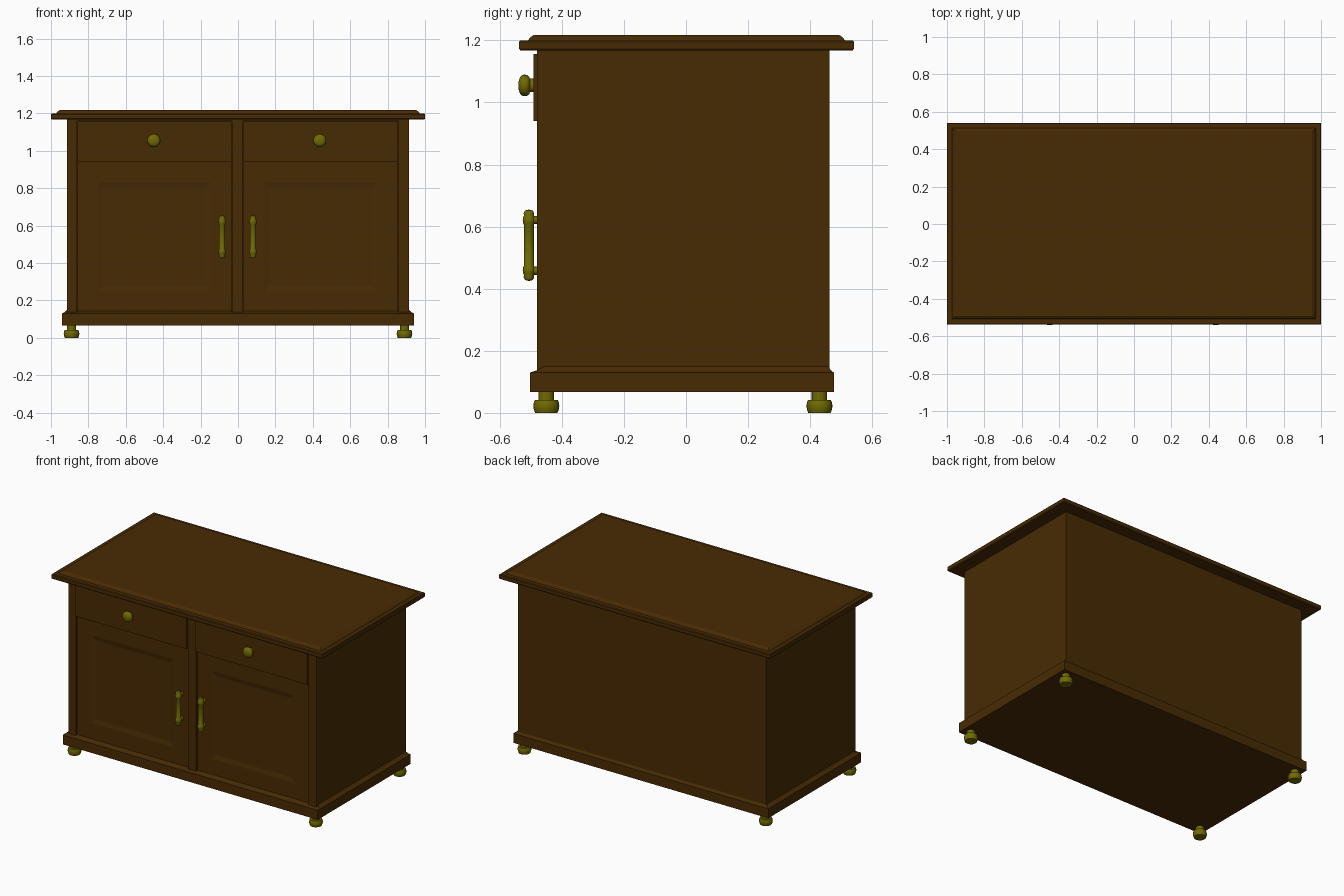
import bpy, bmesh
from math import radians
from mathutils import Matrix, Vector

cube = bpy.data.objects.get("Cube")
if cube:
    bpy.data.objects.remove(cube, do_unlink=True)


def material(name, rgb):
    m = bpy.data.materials.new(name)
    m.use_nodes = True
    m.diffuse_color = (*rgb, 1)
    bsdf = m.node_tree.nodes["Principled BSDF"]
    bsdf.inputs["Base Color"].default_value = (*rgb, 1)
    bsdf.inputs["Roughness"].default_value = 0.6
    return m


WOOD = material("dark_wood", (0.064, 0.024, 0.001))
BRASS = material("aged_brass", (0.165, 0.145, 0.001))


def finish(name, bm, mat, smooth=False):
    bmesh.ops.recalc_face_normals(bm, faces=bm.faces)
    mesh = bpy.data.meshes.new(name)
    bm.to_mesh(mesh)
    bm.free()
    mesh.materials.append(mat)
    ob = bpy.data.objects.new(name, mesh)
    bpy.context.collection.objects.link(ob)
    if smooth:
        bpy.ops.object.select_all(action='DESELECT')
        ob.select_set(True)
        bpy.context.view_layer.objects.active = ob
        bpy.ops.object.shade_smooth_by_angle(angle=radians(40))
    return ob


def box_mesh(x, y, z):
    """Box from three (low, high) ranges."""
    bm = bmesh.new()
    bmesh.ops.create_cube(bm, size=1)
    for v in bm.verts:
        v.co = Vector([r[0] if c < 0 else r[1] for c, r in zip(v.co, (x, y, z))])
    return bm


def box(name, x, y, z):
    return finish(name, box_mesh(x, y, z), WOOD)


def stacked(name, rings):
    """Loft rectangles given as (x half width, front y, back y, z)."""
    bm = bmesh.new()
    loops = [[bm.verts.new(p) for p in ((-w, f, z), (w, f, z), (w, b, z), (-w, b, z))]
             for w, f, b, z in rings]
    for lo, hi in zip(loops, loops[1:]):
        for i in range(4):
            j = (i + 1) % 4
            bm.faces.new((lo[i], lo[j], hi[j], hi[i]))
    bm.faces.new(loops[0])
    bm.faces.new(loops[-1])
    return finish(name, bm, WOOD)


def lathe(name, profile, location, forward=False):
    """Spin (radius, height) points; forward lays the axis toward the front."""
    bm = bmesh.new()
    verts = [bm.verts.new((r, 0, h)) for r, h in profile]
    edges = [bm.edges.new(pair) for pair in zip(verts, verts[1:])]
    bmesh.ops.spin(bm, geom=verts + edges, axis=(0, 0, 1), cent=(0, 0, 0),
                   angle=radians(360), steps=20)
    bmesh.ops.remove_doubles(bm, verts=bm.verts, dist=0.0002)
    turn = Matrix.Rotation(radians(90), 4, 'X') if forward else Matrix()
    bm.transform(Matrix.Translation(location) @ turn)
    return finish(name, bm, BRASS, True)


FRONT, BACK, SIDE = -0.48, 0.462, 0.915

# Carcass with front frame
box("carcass", (-SIDE, SIDE), (-0.45, BACK), (0.14, 1.172))
box("right_stile", (-SIDE, -0.86), (FRONT, -0.45), (0.125, 1.172))
box("left_stile", (0.857, SIDE), (FRONT, -0.45), (0.125, 1.172))
box("centre_stile", (-0.033, 0.028), (FRONT, -0.45), (0.125, 1.172))
box("top_rail", (-0.86, 0.857), (FRONT, -0.45), (1.158, 1.172))

# Solid moulded plinth
stacked("plinth", [(0.94, -0.503, 0.476, 0.067), (0.94, -0.503, 0.476, 0.13),
                   (0.927, -0.48, 0.467, 0.137), (0.914, -0.455, 0.458, 0.15)])

# Worktop with a stepped, softened edge
stacked("worktop", [(0.996, -0.534, 0.537, 1.168), (1.0, -0.538, 0.541, 1.173),
                    (1.0, -0.538, 0.541, 1.195), (0.996, -0.534, 0.537, 1.2),
                    (0.972, -0.509, 0.512, 1.2), (0.965, -0.503, 0.506, 1.209),
                    (0.953, -0.491, 0.494, 1.217)])

# Doors, drawers and their fittings
for side, x0, x1, knob_x, pull_x in (("right", -0.858, -0.035, -0.45, -0.085),
                                     ("left", 0.03, 0.855, 0.437, 0.08)):
    # Door with a sunken panel
    bm = box_mesh((x0, x1), (-0.47, -0.44), (0.14, 0.94))
    bm.normal_update()
    face = [f for f in bm.faces if f.normal.y < -0.9]
    bmesh.ops.inset_individual(bm, faces=face, thickness=0.107, use_even_offset=True)
    bmesh.ops.inset_individual(bm, faces=face, thickness=0.03, depth=-0.006,
                               use_even_offset=True)
    finish(side + "_door", bm, WOOD)

    box(side + "_drawer", (x0, x1), (-0.492, -0.44), (0.94, 1.156))

    lathe(side + "_drawer_knob",
          [(0.022, 0), (0.022, 0.012), (0.027, 0.014), (0.033, 0.02), (0.035, 0.029),
           (0.033, 0.037), (0.026, 0.044), (0.014, 0.048), (0, 0.049)],
          (knob_x, -0.491, 1.055), True)

    # Upright pull with beaded ends on two posts
    half = [(0.016, 0), (0.016, 0.066), (0.019, 0.071), (0.02, 0.08), (0.019, 0.09),
            (0.016, 0.095), (0.017, 0.104), (0.012, 0.112), (0, 0.115)]
    lathe(side + "_door_pull", [(r, -h) for r, h in half[:0:-1]] + half[1:],
          (pull_x, -0.506, 0.54))
    for label, z in (("lower", 0.458), ("upper", 0.622)):
        lathe(f"{side}_pull_{label}_post", [(0.013, 0), (0.013, 0.035)],
              (pull_x, -0.469, z), True)

# Turned feet
foot = [(0, 0), (0.036, 0), (0.04, 0.01), (0.042, 0.022), (0.04, 0.034),
        (0.037, 0.041), (0.025, 0.042), (0.025, 0.07)]
for side, x in (("right", -0.89), ("left", 0.89)):
    for end, y in (("front", -0.45), ("back", 0.43)):
        lathe(f"{end}_{side}_foot", foot, (x, y, 0))
